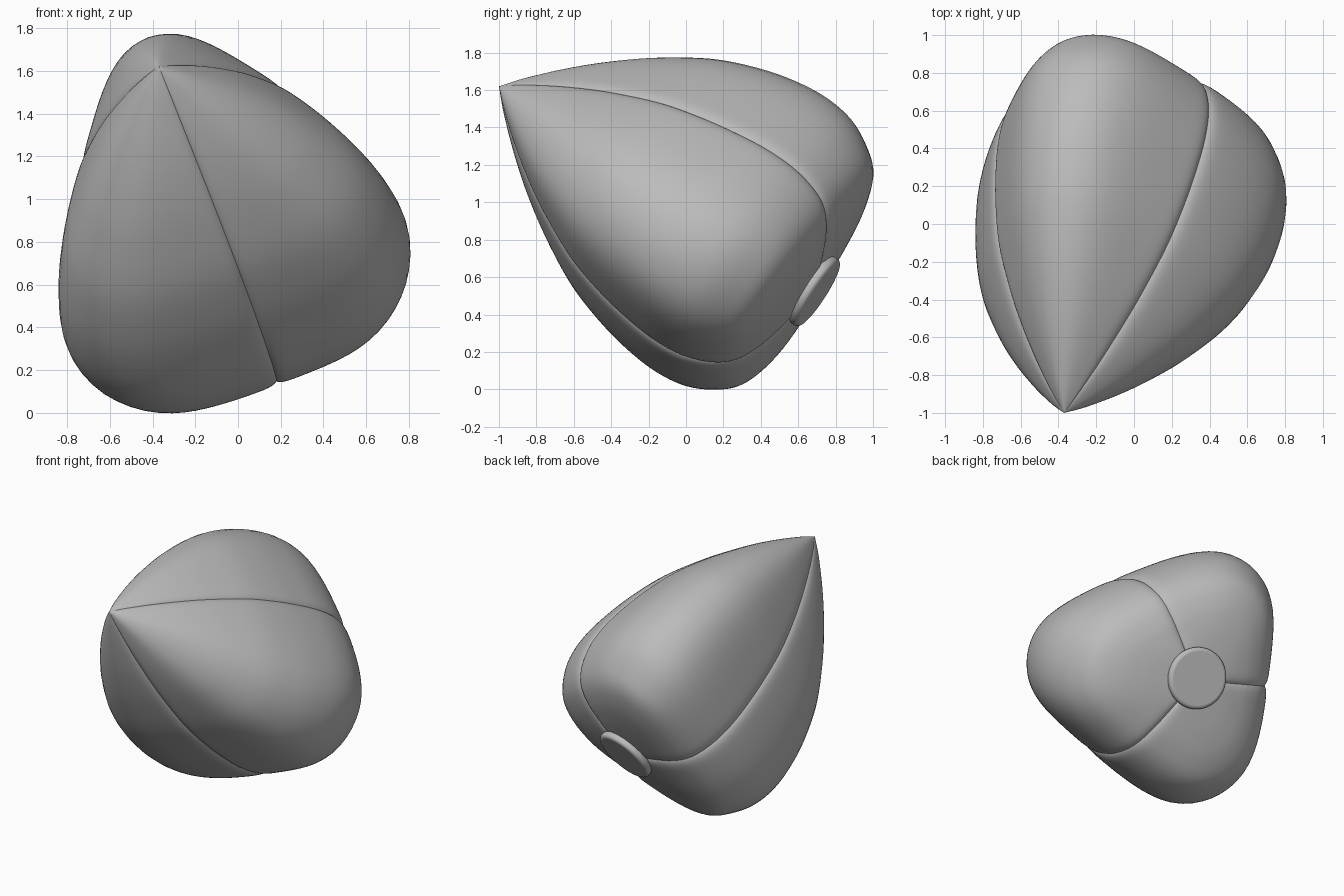
import bpy, bmesh, math
from mathutils import Vector, Matrix

cube = bpy.data.objects.get("Cube")
if cube:
    bpy.data.objects.remove(cube, do_unlink=True)

# Single grey material
grey = bpy.data.materials.new("plain grey")
grey.use_nodes = True
COLOUR = (0.5, 0.5, 0.5, 1.0)
grey.diffuse_color = COLOUR
grey.node_tree.nodes["Principled BSDF"].inputs["Base Color"].default_value = COLOUR

# Tilted axis from the pointed tip to the base cap, with a cross frame
TIP = Vector((-0.37, -1.0, 1.62))
BASE = Vector((0.0, 0.70, 0.52))
axis = (BASE - TIP).normalized()
up = (Vector((0, 0, 1)) - axis * axis.z).normalized()
side = axis.cross(up)

# Distance along the axis, radius at the lobe ridge, radius at the seam
PROFILE = [
    (0.0, 0.0, 0.0), (0.10, 0.125, 0.09), (0.27, 0.305, 0.22),
    (0.46, 0.48, 0.345), (0.65, 0.63, 0.45), (0.88, 0.775, 0.555),
    (1.10, 0.865, 0.62), (1.30, 0.915, 0.66), (1.50, 0.93, 0.683),
    (1.68, 0.90, 0.672), (1.83, 0.82, 0.62), (1.93, 0.73, 0.535),
    (1.99, 0.58, 0.415), (2.02, 0.40, 0.29), (2.035, 0.20, 0.18),
    (2.04, 0.10, 0.10)]
STEPS, HALF = 6, 24

# Seams as (angle in degrees, size)
LOWER_SEAM, UPPER_SEAM, FAR_SEAM = (-64.4, 1.035), (55.6, 1.035), (171.5, 1.0)


def centre_line(t):
    """Slightly bowed middle of the body."""
    bow = math.sin(math.pi * t / 2.6)
    return TIP + axis * t + (side * 0.03 - up * 0.025) * bow


def smooth_rows(points):
    """Catmull-Rom through the profile points."""
    pts = [Vector(p) for p in points]
    ext = [pts[0] * 2 - pts[1]] + pts + [pts[-1] * 2 - pts[-2]]
    rows = []
    for a, b, c, d in zip(ext, ext[1:], ext[2:], ext[3:]):
        for k in range(STEPS):
            s = k / STEPS
            rows.append(0.5 * (2 * b + (c - a) * s + (2 * a - 5 * b + 4 * c - d) * s ** 2
                               + (3 * b - a - 3 * c + d) * s ** 3))
    rows.append(pts[-1])
    return rows


def section(u, half, ridge, seam, fullness):
    """Radius and groove strength of the rounded triangle; u is -1..1 across a lobe."""
    if ridge < 1e-5:
        return 0.0, 0.0
    scale = min(1.0, ridge / 0.4)
    flat = (seam + 0.015 * scale) / math.cos(math.pi / 3 * (1 - abs(u)))
    # Fullness fades out at the seam so neighbouring lobes meet
    peak = ridge * (1 + (fullness - 1) * math.cos(math.pi / 2 * u))
    n = 9
    r = peak * (1 + (peak / flat) ** n) ** (-1 / n)
    groove = math.exp(-half * (1 - abs(u)) * r / (0.025 * scale))
    return r - 0.022 * scale * groove, groove


def add_object(name, bm):
    mesh = bpy.data.meshes.new(name)
    bm.to_mesh(mesh)
    bm.free()
    mesh.materials.append(grey)
    obj = bpy.data.objects.new(name, mesh)
    bpy.context.collection.objects.link(obj)


def make_lobe(name, start, end, skew, fullness):
    bm = bmesh.new()
    a0, a1 = math.radians(start[0]), math.radians(end[0])
    if a1 < a0:
        a1 += 2 * math.pi
    half = (a1 - a0) / 2
    # Steps crowd towards the seams so the groove stays crisp
    across = [math.sin(math.pi / 2 * j / HALF) for j in range(-HALF, HALF + 1)]
    grid = []
    for t, ridge, seam in smooth_rows(PROFILE):
        # On the base the groove sinks along the axis instead
        sink = 0.016 * max(0.0, min(1.0, (t - 1.88) / 0.13))
        row = []
        for u in across:
            a = a0 + half * (1 + u) + math.radians(skew) * math.cos(math.pi / 2 * u)
            out = side * math.cos(a) + up * math.sin(a)
            size = start[1] + (end[1] - start[1]) * (u + 1) / 2
            r, groove = section(u, half, ridge, seam * size, fullness)
            row.append(bm.verts.new(centre_line(t) + out * r - axis * sink * groove))
        grid.append(row)
    for r0, r1 in zip(grid, grid[1:]):
        for j in range(len(across) - 1):
            bm.faces.new((r0[j], r1[j], r1[j + 1], r0[j + 1]))
    bmesh.ops.remove_doubles(bm, verts=grid[0], dist=1e-5)
    for f in bm.faces:
        f.smooth = True
    add_object(name, bm)


# Three lobes around the axis
make_lobe("left_lobe", LOWER_SEAM, UPPER_SEAM, -3.5, 0.97)
make_lobe("top_lobe", UPPER_SEAM, FAR_SEAM, 0.0, 1.03)
make_lobe("right_lobe", FAR_SEAM, LOWER_SEAM, 1.0, 0.99)

# Round cap over the base where the seams meet
bm = bmesh.new()
cap_centre = TIP + axis * 2.05 + side * 0.02
place = Matrix.Translation(cap_centre) @ axis.to_track_quat('Z', 'Y').to_matrix().to_4x4()
bmesh.ops.create_cone(bm, cap_ends=True, segments=64, radius1=0.212, radius2=0.212,
                      depth=0.06, matrix=place)
rims = [e for e in bm.edges if any(len(f.verts) > 4 for f in e.link_faces)]
bmesh.ops.bevel(bm, geom=rims, offset=0.025, segments=5, profile=0.5, affect='EDGES')
for f in bm.faces:
    f.smooth = len(f.verts) <= 4
add_object("base_cap", bm)
